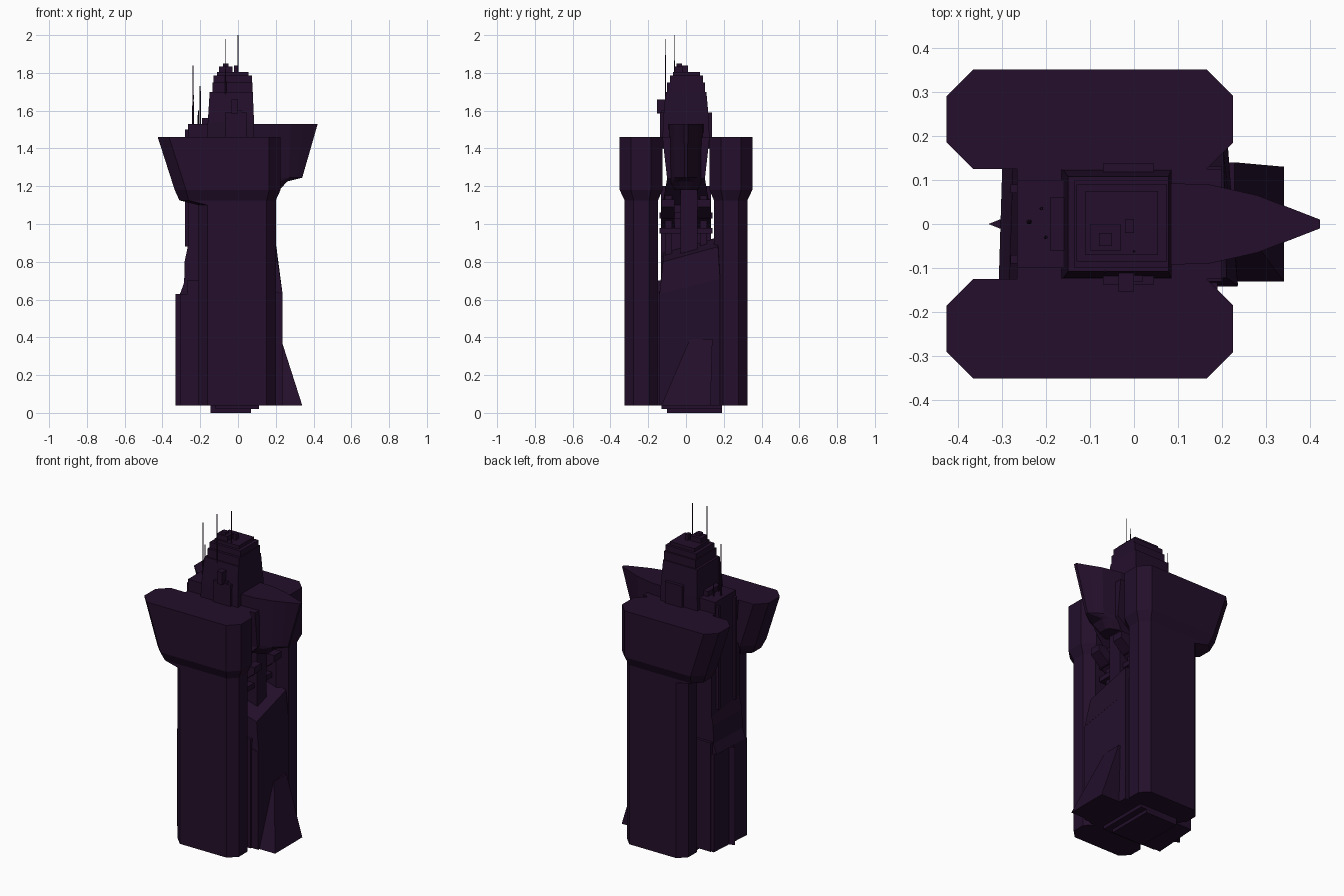
import bpy, bmesh, math

if "Cube" in bpy.data.objects:
    bpy.data.objects.remove(bpy.data.objects["Cube"])

hull = bpy.data.materials.new("dark purple hull")
hull.diffuse_color = (0.017, 0.0048, 0.024, 1)
hull.use_nodes = True
hull.node_tree.nodes["Principled BSDF"].inputs["Base Color"].default_value = hull.diffuse_color


def loft(name, rings):
    """Skin a list of equal-length point rings and cap both ends."""
    bm = bmesh.new()
    vs = [[bm.verts.new(p) for p in r] for r in rings]
    n = len(vs[0])
    for a, b in zip(vs, vs[1:]):
        for i in range(n):
            j = (i + 1) % n
            bm.faces.new((a[i], a[j], b[j], b[i]))
    bm.faces.new(vs[0])
    bm.faces.new(vs[-1])
    bmesh.ops.recalc_face_normals(bm, faces=bm.faces)
    me = bpy.data.meshes.new(name)
    bm.to_mesh(me)
    bm.free()
    ob = bpy.data.objects.new(name, me)
    me.materials.append(hull)
    bpy.context.collection.objects.link(ob)
    return ob


def rect(x0, x1, y0, y1, z):
    return [(x0, y0, z), (x1, y0, z), (x1, y1, z), (x0, y1, z)]


def octagon(x0, x1, y0, y1, c, z):
    return [(x0 + c, y0, z), (x1 - c, y0, z), (x1, y0 + c, z), (x1, y1 - c, z),
            (x1 - c, y1, z), (x0 + c, y1, z), (x0, y1 - c, z), (x0, y0 + c, z)]


def box(name, x0, x1, y0, y1, z0, z1):
    return loft(name, [rect(x0, x1, y0, y1, z0), rect(x0, x1, y0, y1, z1)])


def mirrored(ring):
    return [(x, -y, z) for x, y, z in ring]


# Twin towers with flared heads
tower = [octagon(-.21, .2, .148, .325, .048, .04),
         octagon(-.21, .2, .148, .325, .048, 1.1),
         octagon(-.31, .2, .148, .325, .048, 1.125),
         octagon(-.335, .225, .125, .351, .06, 1.18),
         octagon(-.425, .225, .125, .351, .06, 1.46)]
loft("tower_back", tower)
loft("tower_front", [mirrored(r) for r in tower])

# Foot under the core
box("foot_plate", -.145, .07, -.1, .19, 0, .05)
box("foot_rim", -.12, .11, -.13, .19, .02, .05)

# Central core, lower to upper
box("core_lower", -.27, .19, -.15, .15, .04, .7)
box("core_middle", -.265, .06, -.133, .133, .7, 1.2)
loft("core_upper", [rect(-.265, .06, -.125, .125, 1.1), rect(-.265, .2, -.1, .1, 1.24),
                    rect(-.265, .2, -.125, .125, 1.46)])
box("core_deck", -.265, .085, -.1, .1, 1.46, 1.53)

# Rear plating, slightly skewed in plan
loft("rear_block", [[(-.307, -.145, z), (-.2, -.145, z), (-.2, .145, z), (-.288, .145, z)]
                    for z in (.04, .63)])
loft("rear_panel", [[(x, -.133, z), (-.2, -.133, z), (-.2, .133, z), (x + .008, .133, z)]
                    for x, z in ((-.307, .63), (-.285, .69), (-.283, .8), (-.266, .88))])
loft("rear_fin", [[(-.33, 0, z), (-.28, -.02, z), (-.28, .02, z)] for z in (.04, .63)])
for y in (-.09, .07):
    box("rear_rib", -.28, -.25, y, y + .02, .88, 1.5)

# Sloped side slabs on the right face; each top edge climbs towards the back


def slab(name, x, z0, za, zb, rise):
    outer = [(x, -.142, z0), (x - .022, .18, z0), (x - .022, .18, zb), (x, -.142, za)]
    inner = [(.05, py, pz + (rise if pz > z0 else 0)) for _, py, pz in outer]
    loft(name, [outer, inner])


slab("side_slab_lower", .235, .04, .63, .71, .05)
loft("side_slab_upper", [[(.236, -.14, .63), (.213, .18, .71), (.203, .17, .88), (.21, -.122, .8)],
                         [(.05, -.14, .63), (.05, .18, .71), (.05, .17, .93), (.05, -.122, .85)]])

# Splayed ramp at the base
loft("ramp", [rect(.1, .34, -.13, .13, .04), rect(.1, .228, .02, .14, .39)])

# Recess behind the slabs: column, pilasters and brackets below the prow
box("recess_column", .0, .15, -.03, .06, .7, 1.24)
for s in (-1, 1):
    y0, y1 = sorted((s * .075, s * .11))
    box("recess_pilaster", .0, .11, y0, y1, .7, 1.2)
    ring = [(.02, 1.0), (.06, .98), (.2, 1.09), (.2, 1.13), (.15, 1.13)]
    loft("prow_bracket", [[(x, s * y, z) for x, z in ring] for y in (.06, .13)])
    for z in (.95, 1.03):
        y0, y1 = sorted((s * .03, s * .14))
        box("recess_beam", .04, .13, y0, y1, z, z + .03)

# Pointed prow
def prow_ring(xs, ws, z):
    pts = list(zip(xs, ws))
    return [(x, -w, z) for x, w in pts] + [(x, w, z) for x, w in reversed(pts)]


loft("prow", [prow_ring((.05, .16, .19, .21, .22), (.06, .06, .05, .04, .02), 1.18),
              prow_ring((.05, .17, .22, .24, .26), (.085, .085, .07, .06, .04), 1.225),
              prow_ring((.05, .18, .27, .31, .34), (.085, .085, .06, .03, .008), 1.245),
              prow_ring((.05, .17, .28, .35, .422), (.093, .09, .065, .038, .01), 1.53)])

# Bridge superstructure, stepped tiers
loft("bridge_base", [rect(-.168, .085, -.125, .125, 1.4), rect(-.16, .085, -.122, .122, 1.54),
                     rect(-.15, .078, -.108, .108, 1.7)])
for i, t in enumerate([(-.135, .078, -.1, .1, 1.7, 1.75), (-.13, .075, -.085, .09, 1.75, 1.785),
                       (-.11, .055, -.07, .075, 1.785, 1.805), (-.1, -.03, -.06, .0, 1.8, 1.835),
                       (-.08, -.05, -.05, -.02, 1.83, 1.85), (-.02, .0, -.02, .01, 1.8, 1.84)]):
    box(f"bridge_tier_{i + 1}", *t)
box("front_pod", -.035, 0, -.153, -.1, 1.585, 1.66)
box("front_pod_duct", -.02, .02, -.13, -.1, 1.5, 1.6)
for s in (-1, 1):
    y0, y1 = sorted((s * .1, s * .137))
    box("bridge_side_panel", -.07, .045, y0, y1, 1.42, 1.59)

# Antennas and the small mast deck
def mast(name, x, y, z0, z1, r):
    loft(name, [[(x + q * math.cos(a), y + q * math.sin(a), z)
                 for a in (i * math.pi / 3 for i in range(6))]
                for q, z in ((r, z0), (r * .5, z1))])


mast("deck_antenna_base", -.238, .005, 1.5, 1.66, .007)
mast("deck_antenna", -.238, .005, 1.66, 1.84, .004)
mast("deck_antenna_short", -.2, -.03, 1.5, 1.73, .005)
mast("deck_antenna_stub", -.21, .035, 1.5, 1.6, .005)
mast("bridge_antenna_front", -.065, -.108, 1.6, 1.98, .0035)
mast("bridge_antenna_top", 0, -.062, 1.78, 2.0, .0035)
box("mast_deck", -.19, -.15, -.06, .06, 1.52, 1.56)
